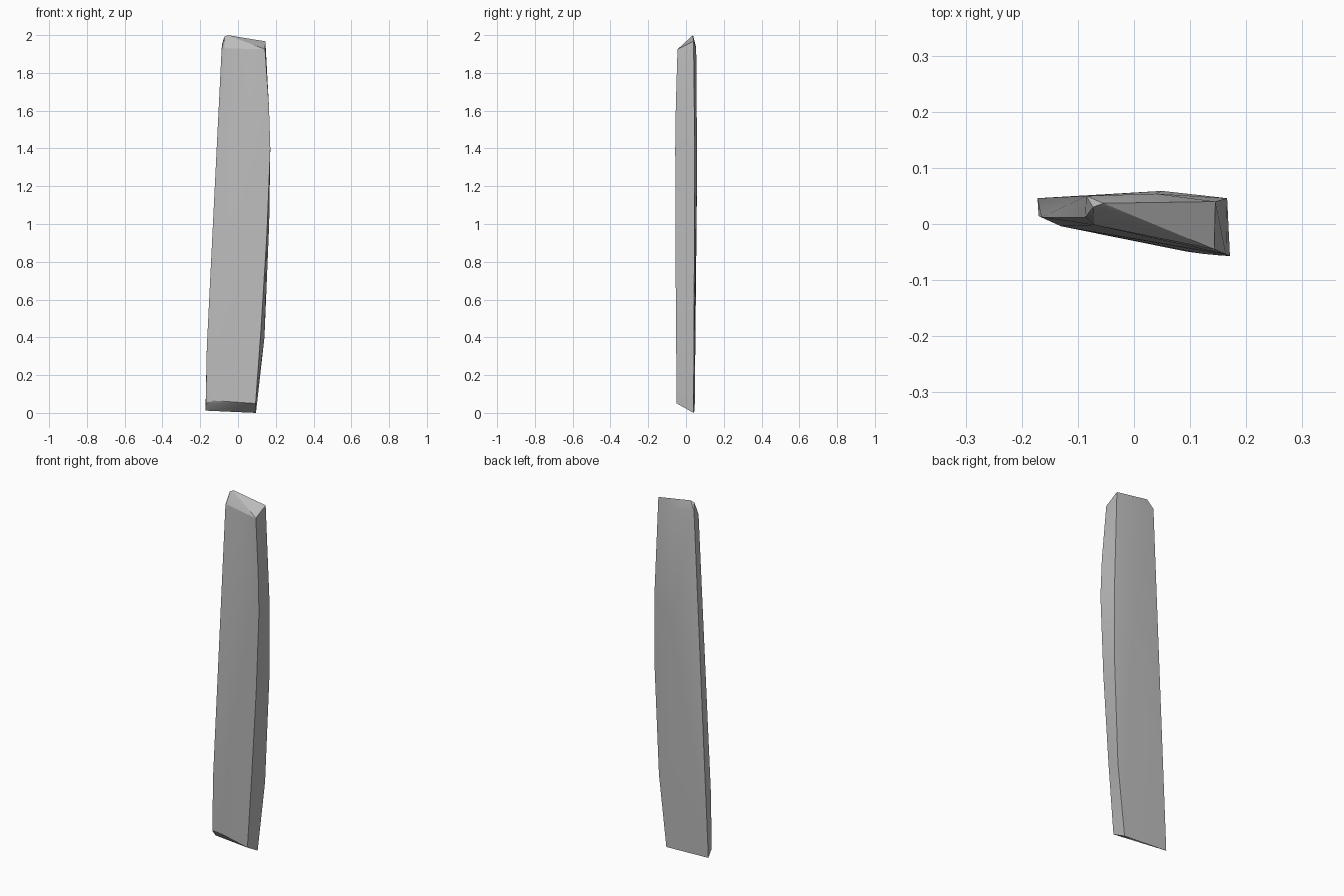
import bpy
import bmesh
import math

cube = bpy.data.objects.get("Cube")
if cube:
    bpy.data.objects.remove(cube, do_unlink=True)

# One plain grey for the whole plank
grey = bpy.data.materials.new("weathered_grey")
grey.use_nodes = True
colour = (0.5, 0.5, 0.5, 1.0)
grey.diffuse_color = colour
grey.node_tree.nodes["Principled BSDF"].inputs["Base Color"].default_value = colour

# Edge lines of the hewn plank, each running from foot to tip
back_left = [(-0.172, 0.046, 0.012), (-0.085, 0.050, 1.95)]
front_left = [(-0.170, 0.014, 0.05), (-0.165, 0.012, 0.35), (-0.087, 0.012, 1.92)]
front_bevel = [(-0.13, -0.004, 0.065), (-0.07, -0.002, 1.93)]
front_right = [(0.093, -0.049, 0.05), (0.122, -0.053, 0.45), (0.153, -0.056, 0.95),
               (0.171, -0.057, 1.4), (0.164, -0.054, 1.62), (0.143, -0.045, 1.925)]
back_right = [(0.095, 0.040, 0.0), (0.14, 0.042, 0.4), (0.165, 0.045, 1.0),
              (0.166, 0.046, 1.4), (0.145, 0.040, 1.967)]
back_ridge = [(0.05, 0.059, 1.3), (0.04, 0.054, 1.93)]
top_ridge = [(-0.073, 0.030, 1.99), (-0.055, 0.037, 2.0)]

# Stretch a faceted skin over the edge lines
bm = bmesh.new()
for line in (back_left, front_left, front_bevel, front_right,
             back_right, back_ridge, top_ridge):
    for point in line:
        bm.verts.new(point)
hull = bmesh.ops.convex_hull(bm, input=bm.verts[:])
loose = [v for v in bm.verts if not v.link_faces]
bmesh.ops.delete(bm, geom=loose, context="VERTS")
bmesh.ops.recalc_face_normals(bm, faces=bm.faces[:])

mesh = bpy.data.meshes.new("plank")
bm.to_mesh(mesh)
bm.free()
mesh.materials.append(grey)
plank = bpy.data.objects.new("plank", mesh)
bpy.context.collection.objects.link(plank)

# Soft broad faces, crisp edges
bpy.ops.object.select_all(action="DESELECT")
plank.select_set(True)
bpy.context.view_layer.objects.active = plank
bpy.ops.object.shade_smooth_by_angle(angle=math.radians(25))
